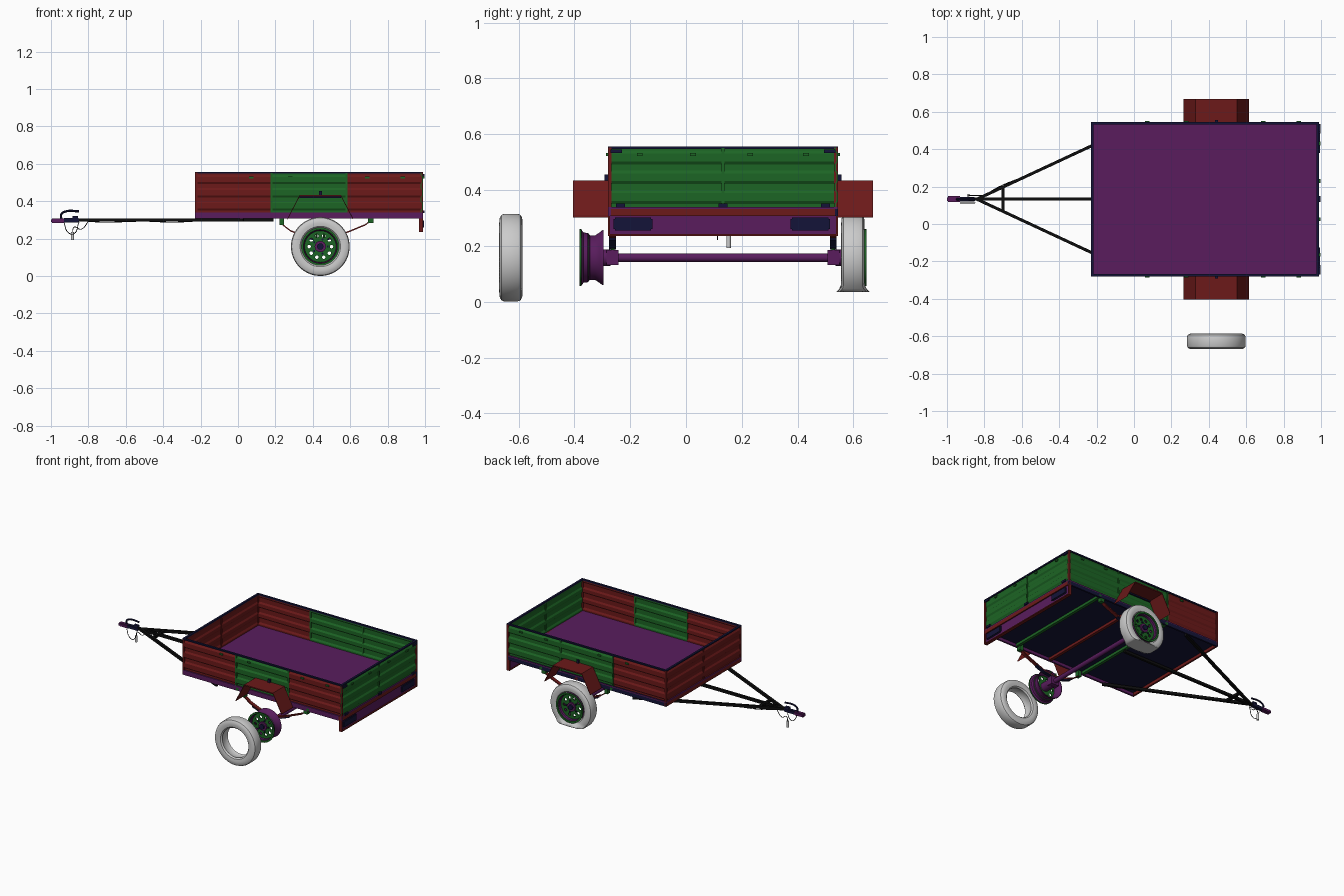
import bpy, bmesh
from math import pi, cos, sin
from mathutils import Matrix, Vector

if "Cube" in bpy.data.objects:
    bpy.data.objects.remove(bpy.data.objects["Cube"])

def mat(name, rgb):
    m = bpy.data.materials.new(name)
    m.diffuse_color = (*rgb, 1)
    m.use_nodes = True
    m.node_tree.nodes["Principled BSDF"].inputs["Base Color"].default_value = m.diffuse_color
    return m

RED = mat("red", (0.15, 0.01, 0.01))
GREEN = mat("green", (0.012, 0.13, 0.018))
PURPLE = mat("purple", (0.1, 0.012, 0.11))
NAVY = mat("navy", (0.007, 0.007, 0.04))
BLACK = mat("black", (0.004, 0.004, 0.004))
Y0, Y1, YC = -0.28, 0.545, 0.1325      # box sides and centre line
X0, X1 = -0.23, 0.99                   # box front and tail
AX, AZ = 0.44, 0.158                   # wheel centre

def add(name, bm, m=None, smooth=False):
    bmesh.ops.recalc_face_normals(bm, faces=bm.faces)
    me = bpy.data.meshes.new(name)
    bm.to_mesh(me)
    bm.free()
    ob = bpy.data.objects.new(name, me)
    bpy.context.collection.objects.link(ob)
    if m:
        me.materials.append(m)
    if smooth:
        bpy.ops.object.select_all(action='DESELECT')
        ob.select_set(True)
        bpy.context.view_layer.objects.active = ob
        bpy.ops.object.shade_smooth_by_angle(angle=0.6)
    return ob

def box(name, x0, x1, y0, y1, z0, z1, m, bevel=0):
    bm = bmesh.new()
    bmesh.ops.create_cube(bm, size=1)
    for v in bm.verts:
        v.co = ((x0 + x1) / 2 + v.co.x * (x1 - x0), (y0 + y1) / 2 + v.co.y * (y1 - y0),
                (z0 + z1) / 2 + v.co.z * (z1 - z0))
    if bevel:
        bmesh.ops.bevel(bm, geom=bm.edges[:], offset=bevel, segments=2, affect='EDGES')
    return add(name, bm, m)

def prism(name, pts, a, b, axis, m):
    """Extrude a (u, z) outline along x or y."""
    bm = bmesh.new()
    put = (lambda t, u, z: (t, u, z)) if axis == 'x' else (lambda t, u, z: (u, t, z))
    f = bm.faces.new([bm.verts.new(put(a, u, z)) for u, z in pts])
    ext = bmesh.ops.extrude_face_region(bm, geom=[f])
    d = Vector(put(b - a, 0, 0))
    bmesh.ops.translate(bm, verts=[g for g in ext['geom'] if isinstance(g, bmesh.types.BMVert)], vec=d)
    return add(name, bm, m)

def strip(name, pts, t, y0, y1, m):
    """Bent sheet: path in x-z with vertical thickness t."""
    return prism(name, pts + [(x, z - t) for x, z in reversed(pts)], y0, y1, 'y', m)

def lathe(name, prof, y, side, m, steps=48):
    """Revolve closed (radius, offset) profile around the axle line."""
    bm = bmesh.new()
    rings = []
    for i in range(steps):
        a = 2 * pi * i / steps
        rings.append([bm.verts.new((AX + r * cos(a), y + side * o, AZ + r * sin(a))) for r, o in prof])
    n = len(prof)
    for i in range(steps):
        p, q = rings[i], rings[(i + 1) % steps]
        for j in range(n):
            bm.faces.new((p[j], p[(j + 1) % n], q[(j + 1) % n], q[j]))
    return add(name, bm, m, True)

def rod(name, a, b, r, m, seg=16):
    a, b = Vector(a), Vector(b)
    bm = bmesh.new()
    bmesh.ops.create_cone(bm, cap_ends=True, segments=seg, radius1=r, radius2=r, depth=(b - a).length)
    rot = (b - a).to_track_quat('Z', 'Y').to_matrix().to_4x4()
    bmesh.ops.transform(bm, matrix=Matrix.Translation((a + b) / 2) @ rot, verts=bm.verts)
    return add(name, bm, m, True)

def curve_mesh(name, cu, m):
    tmp = bpy.data.objects.new(name, cu)
    bpy.context.collection.objects.link(tmp)
    bpy.context.view_layer.update()
    me = bpy.data.meshes.new_from_object(tmp.evaluated_get(bpy.context.evaluated_depsgraph_get()))
    bpy.data.objects.remove(tmp)
    me.materials.clear()
    bm = bmesh.new()
    bm.from_mesh(me)
    return add(name, bm, m, True)

def tube(name, pts, r, m):
    cu = bpy.data.curves.new(name, 'CURVE')
    cu.dimensions, cu.bevel_depth, cu.bevel_resolution, cu.resolution_u = '3D', r, 2, 6
    cu.use_fill_caps = True
    sp = cu.splines.new('BEZIER')
    sp.bezier_points.add(len(pts) - 1)
    for bp, p in zip(sp.bezier_points, pts):
        bp.co = p
        bp.handle_left_type = bp.handle_right_type = 'AUTO'
    return curve_mesh(name, cu, m)

def holed_disc(name, y, r, m):
    """Wheel disc: filled flat curve with a ring of round holes."""
    cu = bpy.data.curves.new(name, 'CURVE')
    cu.dimensions, cu.fill_mode, cu.extrude = '2D', 'BOTH', 0.003
    circles = [(0, 0, r, 48)] + [(0.06 * cos(i * pi / 5), 0.06 * sin(i * pi / 5), 0.0095, 16) for i in range(10)]
    for cx, cy, cr, n in circles:
        sp = cu.splines.new('POLY')
        sp.points.add(n - 1)
        for k, p in enumerate(sp.points):
            p.co = (cx + cr * cos(2 * pi * k / n), cy + cr * sin(2 * pi * k / n), 0, 1)
        sp.use_cyclic_u = True
    ob = curve_mesh(name, cu, m)
    ob.data.transform(Matrix.Translation((AX, y, AZ)) @ Matrix.Rotation(pi / 2, 4, 'X'))

# Floor, side rails and cross beams
box("floor", X0, X1, Y0, Y1, 0.332, 0.34, PURPLE)
box("floor_underside", X0 + .01, X1 - .01, Y0 + .01, Y1 - .01, 0.327, 0.332, NAVY)
for s, (a, b) in {"right": (Y0, Y0 + .012), "left": (Y1 - .012, Y1)}.items():
    box(s + "_frame_rail", X0, X1, a, b, 0.307, 0.34, PURPLE if s == "right" else NAVY)
box("front_frame_rail", X0, X0 + .012, Y0, Y1, 0.307, 0.34, RED)
for i, (x, c) in enumerate([(0.18, GREEN), (0.45, RED), (0.72, GREEN)]):
    box(f"cross_beam_{i}", x, x + .02, Y0, Y1, 0.309, 0.327, c)

# Ribbed wall panels
def wall_profile(base, out):
    z0, z1, t = 0.34, 0.552, 0.005
    face = [(0, z0)]
    h = (z1 - z0) / 3
    for k in range(3):
        for f, o in ((.15, 0), (.3, .007), (.7, .007), (.85, 0)):
            face.append((o, z0 + h * (k + f)))
    face.append((0, z1))
    return [(base + out * (o - .008), z) for o, z in face] + [(base + out * (o - .008 - t), z) for o, z in reversed(face)]

cuts = [X0, 0.18, 0.58, X1]
for i in range(3):
    prism(f"right_wall_panel_{i}", wall_profile(Y0, -1), cuts[i], cuts[i + 1], 'x', GREEN if i == 1 else RED)
    prism(f"left_wall_panel_{i}", wall_profile(Y1, 1), cuts[i], cuts[i + 1], 'x', RED if i == 0 else GREEN)
for i, (a, b) in enumerate([(Y0, YC), (YC, Y1)]):
    prism(f"front_wall_panel_{i}", wall_profile(X0, -1), a, b, 'y', RED)
    prism(f"tailgate_panel_{i}", wall_profile(X1, 1), a, b, 'y', GREEN)

# Posts, top rails, rope hooks
for x in cuts[1:3]:
    for y in (Y0, Y1 - .012):
        box("side_post", x - .005, x + .005, y, y + .012, 0.34, 0.55, GREEN)
for x in (X0, X1 - .014):
    box("centre_post", x, x + .014, YC - .006, YC + .006, 0.34, 0.55, GREEN if x > 0 else RED)
    for y in (Y0, Y1 - .014):
        box("corner_post", x, x + .014, y, y + .014, 0.31, 0.553, RED)
    box("end_top_rail", x, x + .014, Y0, Y1, 0.548, 0.557, NAVY)
for y in (Y0, Y1 - .014):
    box("side_top_rail", X0, X1, y, y + .014, 0.548, 0.557, NAVY)
for x in (0.07, 0.28, 0.69, 0.88):
    for y in (Y0 - .006, Y1 - .002):
        box("rope_hook", x - .012, x + .012, y, y + .008, 0.522, 0.532, GREEN)
for y in (-0.165, 0.025, 0.23, 0.43):
    box("tailgate_hook", X1 - .002, X1 + .007, y - .01, y + .01, 0.522, 0.532, GREEN)
for y in (Y0 + .045, YC, Y1 - .045):
    box("tailgate_hinge", X1 - .002, X1 + .008, y - .016, y + .016, 0.338, 0.352, NAVY)
for y in (Y0 + .01, Y1 - .05):
    box("tailgate_latch", X1 - .002, X1 + .007, y, y + .04, 0.532, 0.546, NAVY)

# Tail light board
box("light_board", 0.973, 0.982, Y0 + .008, Y1 - .008, 0.24, 0.31, PURPLE)
box("tail_sill", 0.965, X1, Y0, Y1, 0.308, 0.34, RED)
box("light_board_lip", 0.968, X1, Y0, Y1, 0.235, 0.242, RED)
for y in (Y0, Y1 - .008):
    box("light_board_end", 0.968, X1, y, y + .008, 0.235, 0.31, RED)
for y in (-0.19, 0.445):
    box("tail_light", 0.98, 0.994, y - .07, y + .07, 0.256, 0.302, NAVY, 0.005)

# Drawbar
def beam(name, a, b, w=0.016, h=0.018):
    bm = bmesh.new()
    a, b = Vector(a), Vector(b)
    bmesh.ops.create_cube(bm, size=1)
    d = b - a
    mtx = Matrix.Translation((a + b) / 2) @ d.to_track_quat('X', 'Z').to_matrix().to_4x4()
    bmesh.ops.transform(bm, matrix=mtx @ Matrix.Diagonal((d.length, w, h, 1)), verts=bm.verts)
    add(name, bm, BLACK)

beam("drawbar_centre", (-0.87, YC, 0.3), (0.19, YC, 0.3))
for s in (-1, 1):
    beam("drawbar_diagonal", (-0.84, YC, 0.3), (0.03, YC + s * 0.405, 0.3))
beam("drawbar_cross", (-0.7, YC - .068, 0.3), (-0.7, YC + .068, 0.3))

# Hitch coupling, handle, jockey cable
box("coupling_head", -1.0, -0.925, YC - .016, YC + .016, 0.284, 0.309, PURPLE, 0.006)
box("coupling_body", -0.935, -0.85, YC - .013, YC + .013, 0.286, 0.31, NAVY, 0.004)
tube("coupling_handle", [(-0.945, YC, 0.305), (-0.945, YC, 0.33), (-0.92, YC, 0.346), (-0.85, YC, 0.346)], 0.006, NAVY)
box("coupling_lock", -0.885, -0.855, YC - .01, YC + .01, 0.31, 0.322, NAVY)
tube("plug_cable", [(-0.8, YC + .02, 0.292), (-0.84, YC + .02, 0.25), (-0.875, YC + .02, 0.262), (-0.885, YC + .02, 0.23)], 0.002, BLACK)
rod("plug", (-0.885, YC + .02, 0.235), (-0.885, YC + .02, 0.192), 0.008, None)
tube("safety_chain", [(-0.93, YC - .02, 0.287), (-0.91, YC - .02, 0.235), (-0.88, YC - .02, 0.225), (-0.85, YC - .02, 0.29)], 0.002, BLACK)
tube("wiring", [(-0.8, YC + .02, 0.292), (-0.72, 0.2, 0.288), (-0.5, 0.285, 0.293), (-0.35, 0.355, 0.288), (-0.2, 0.43, 0.295)], 0.002, BLACK)

# Axle, leaf springs and wheels on both sides
rod("axle", (AX, Y0, AZ), (AX, Y1, AZ), 0.015, PURPLE)
tyre = [(0.1, .012), (0.108, .003), (0.125, 0), (0.143, .002), (0.153, .008), (0.157, .018), (0.157, .066),
        (0.153, .076), (0.143, .082), (0.125, .084), (0.108, .081), (0.1, .072), (0.104, .066), (0.104, .018)]
rim_out = [(0.1, 0), (0.099, .006), (0.09, .013), (0.088, .028), (0.08, .036), (0.08, .055), (0.09, .07), (0.098, .08), (0.099, .085)]
rim = rim_out + [(r - .004, o) for r, o in reversed(rim_out)]
for s, side, edge in (("right", -1, Y0), ("left", 1, Y1)):
    ys = edge - side * 0.017                       # spring centre line
    w = (ys - .012, ys + .012)
    strip(s + "_main_leaf", [(0.23, 0.285), (0.28, 0.247), (0.36, 0.214), (0.44, 0.203), (0.52, 0.214),
                             (0.6, 0.245), (0.68, 0.278), (0.71, 0.3)], 0.008, *w, RED)
    strip(s + "_helper_leaf", [(0.3, 0.228), (0.36, 0.206), (0.44, 0.195), (0.52, 0.206), (0.58, 0.228)], 0.007, *w, NAVY)
    box(s + "_front_hanger", 0.222, 0.245, ys - .015, ys + .015, 0.272, 0.312, GREEN)
    box(s + "_rear_shackle", 0.695, 0.725, ys - .015, ys + .015, 0.284, 0.325, GREEN)
    box(s + "_axle_clamp", AX - .03, AX + .03, ys - .021, ys + .021, 0.132, 0.186, PURPLE)
    for x in (AX - .02, AX + .02):
        rod(s + "_spring_bolt", (x, ys, 0.18), (x, ys, 0.225), 0.006, GREEN, 8)
    face = edge + side * 0.1
    lathe(s + "_rim", rim, face, -side, PURPLE)
    lathe(s + "_rim_flange", [(0.102, -.001), (0.102, .006), (0.09, .006), (0.09, -.001)], face, -side, GREEN)
    holed_disc(s + "_wheel_disc", face - side * 0.03, 0.086, GREEN)
    rod(s + "_hub", (AX, edge - side * .01, AZ), (AX, face - side * .018, AZ), 0.03, PURPLE, 32)
    rod(s + "_hub_cap", (AX, face - side * .02, AZ), (AX, face - side * .008, AZ), 0.017, NAVY, 24)
    for k in range(5):
        a = 2 * pi * k / 5
        p = (AX + .04 * cos(a), AZ + .04 * sin(a))
        rod(s + "_wheel_nut", (p[0], face - side * .03, p[1]), (p[0], face - side * .02, p[1]), 0.006, NAVY, 6)
    # Angular mudguard with a marker lamp
    lo, hi = sorted((edge, edge + side * 0.124))
    strip(s + "_mudguard", [(0.265, 0.31), (0.33, 0.434), (0.55, 0.434), (0.615, 0.31)], 0.008, lo, hi, RED)
    box(s + "_mudguard_bracket", 0.33, 0.55, *sorted((edge, edge + side * .01)), 0.418, 0.432, NAVY)
    box(s + "_marker_lamp", 0.432, 0.448, *sorted((edge, edge + side * .012)), 0.434, 0.455, NAVY)

# Right tyre stands away from its rim, left tyre is flattened at the ground
lathe("loose_right_tyre", tyre, -0.669, 1, None, 64)
flat = lathe("flat_left_tyre", tyre, 0.556, 1, None, 64)
for v in flat.data.vertices:
    t = min(max((0.058 - v.co.z) / 0.022, 0), 1)
    v.co.y = 0.598 + (v.co.y - 0.598) * (1 + 0.42 * t * t)
    v.co.z = max(v.co.z, 0.035)
